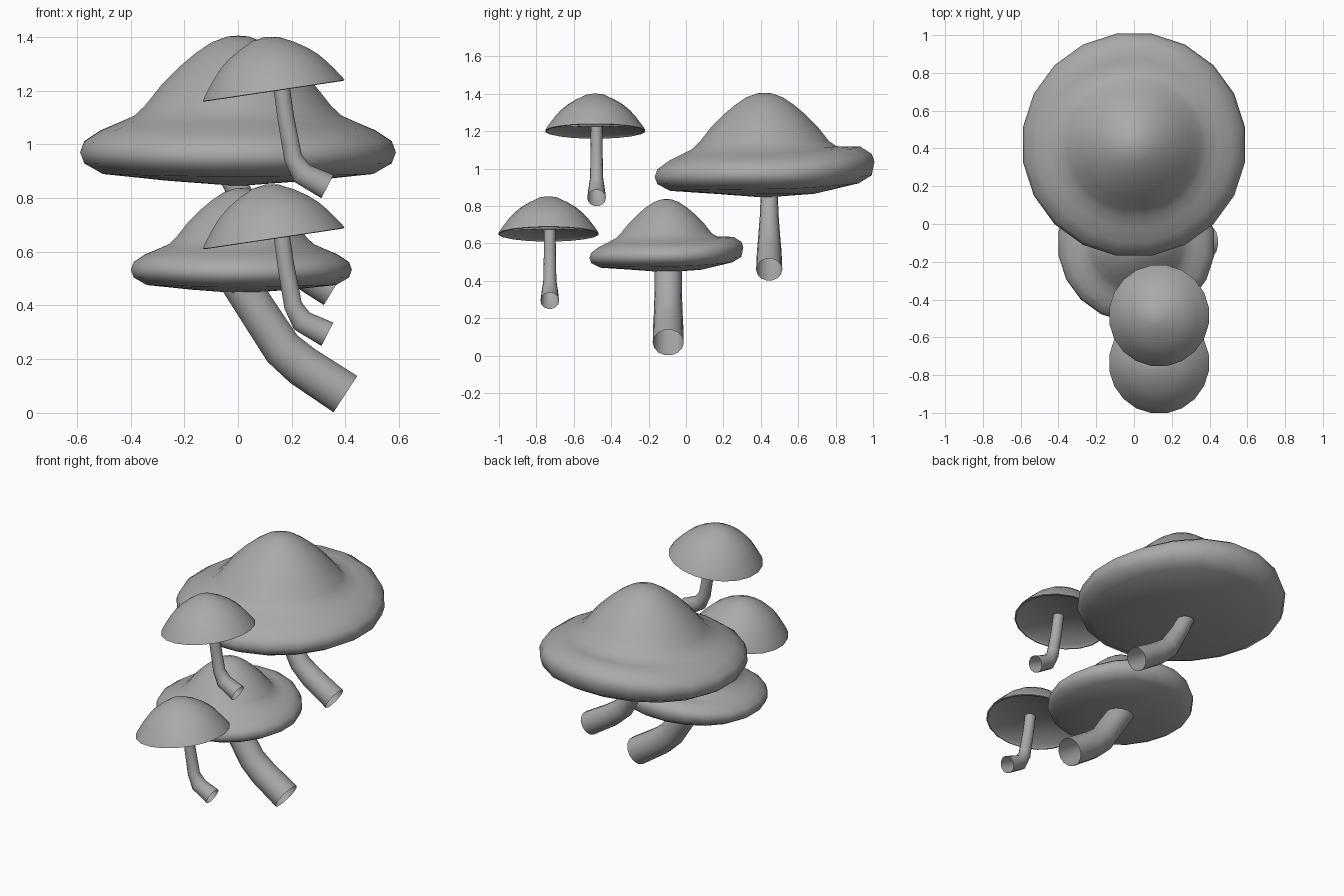
import bpy
import bmesh
from math import sin, cos, pi, radians
from mathutils import Matrix, Vector

if "Cube" in bpy.data.objects:
    bpy.data.objects.remove(bpy.data.objects["Cube"], do_unlink=True)

grey = bpy.data.materials.new("plain grey")
grey.use_nodes = True
grey.diffuse_color = (0.4, 0.4, 0.4, 1)
grey.node_tree.nodes["Principled BSDF"].inputs["Base Color"].default_value = (0.4, 0.4, 0.4, 1)


def finish(bm, name):
    mesh = bpy.data.meshes.new(name)
    bm.to_mesh(mesh)
    bm.free()
    obj = bpy.data.objects.new(name, mesh)
    bpy.context.collection.objects.link(obj)
    mesh.materials.append(grey)
    bpy.ops.object.select_all(action="DESELECT")
    obj.select_set(True)
    bpy.context.view_layer.objects.active = obj
    bpy.ops.object.shade_smooth_by_angle(angle=radians(55))
    return obj


def bridge(bm, a, b):
    n = len(a)
    for i in range(n):
        j = (i + 1) % n
        bm.faces.new((a[i], b[i], b[j], a[j]))


def cap(name, profile, place, lift=None, sides=20):
    """Lathe a (radius, height) profile running from the apex to the underside centre."""
    bm = bmesh.new()
    rings = []
    for r, h in profile[1:-1]:
        ring = []
        for i in range(sides):
            a = 2 * pi * (i + 0.5) / sides
            dz = lift(r, h, a) if lift else 0
            ring.append(bm.verts.new((r * cos(a), r * sin(a), h + dz)))
        rings.append(ring)
    for a, b in zip(rings, rings[1:]):
        bridge(bm, a, b)
    top = bm.verts.new((0, 0, profile[0][1]))
    under = bm.verts.new((0, 0, profile[-1][1]))
    for i in range(sides):
        j = (i + 1) % sides
        bm.faces.new((top, rings[0][i], rings[0][j]))
        bm.faces.new((under, rings[-1][j], rings[-1][i]))
    bm.transform(place)
    bmesh.ops.recalc_face_normals(bm, faces=bm.faces)
    return finish(bm, name)


def stem(name, path, y, dz=0, sides=14):
    """Open tube along (x, z, radius) points lying in one upright plane."""
    bm = bmesh.new()
    pts = [Vector((x, y, z + dz)) for x, z, r in path]
    rings = []
    for k, p in enumerate(pts):
        before = (p - pts[k - 1]).normalized() if k else Vector()
        after = (pts[k + 1] - p).normalized() if k + 1 < len(pts) else Vector()
        t = (before + after).normalized()
        side = Vector((0, 1, 0))
        up = t.cross(side)
        r = path[k][2]
        rings.append([bm.verts.new(p + r * (cos(2 * pi * i / sides) * side
                                            + sin(2 * pi * i / sides) * up))
                      for i in range(sides)])
    for a, b in zip(rings, rings[1:]):
        bridge(bm, a, b)
    # outward normals: test one face against the tube axis
    bm.normal_update()
    f = next(iter(bm.faces))
    if f.normal.dot(f.calc_center_median() - (pts[0] + pts[1]) / 2) < 0:
        bmesh.ops.reverse_faces(bm, faces=bm.faces)
    return finish(bm, name)


# Broad bell-shaped caps with a rolled brim that curls up at the back
BROAD = [(0, .56), (.04, .557), (.1, .535), (.16, .495), (.22, .445), (.29, .375),
         (.35, .3), (.39, .262), (.45, .235), (.52, .205), (.58, .165), (.595, .125),
         (.58, .085), (.51, .045), (.27, .02), (0, 0)]


def brim_lift(r, h, a):
    w = max(0, (r - .36) / .23)
    back = max(0, sin(a)) ** 2
    front = max(0, -sin(a)) ** 2
    return min(w * 1.4, 1) * (.07 if h > .1 else .035) * back - .015 * w * front


cap("large_cap", BROAD, Matrix.Translation((0, .42, .845)), brim_lift)
cap("medium_cap", BROAD, Matrix.Translation((.0125, -.105, .445)) @ Matrix.Scale(.7, 4), brim_lift)

# Thick bent stems under the broad caps
stem("large_stem", [(-.03, .89, .045), (.04, .75, .05), (.12, .62, .06),
                    (.2, .555, .066), (.355, .46, .07)], .445)
stem("medium_stem", [(-.01, .51, .072), (.08, .37, .073), (.165, .24, .076),
                     (.24, .175, .08), (.4, .07, .083)], -.095)

# Small tilted caps with a shallow recess underneath, each on a thin stem
SMALL = [(0, .203), (.05, .195), (.105, .168), (.15, .14), (.187, .109), (.215, .078),
         (.24, .045), (.262, .015), (.27, 0), (.262, -.002), (.25, .012), (0, .018)]
THIN = [(.16, 1.23, .031), (.178, 1.1, .032), (.205, .95, .035),
        (.238, .892, .044), (.333, .843, .05)]
for label, y, dz in (("upper", -.485, 0), ("lower", -.735, -.55)):
    place = Matrix.Translation((.133, y, 1.2 + dz)) @ Matrix.Rotation(radians(-8.5), 4, "Y")
    cap(label + "_small_cap", SMALL, place)
    stem(label + "_small_stem", THIN, y + .007, dz)
